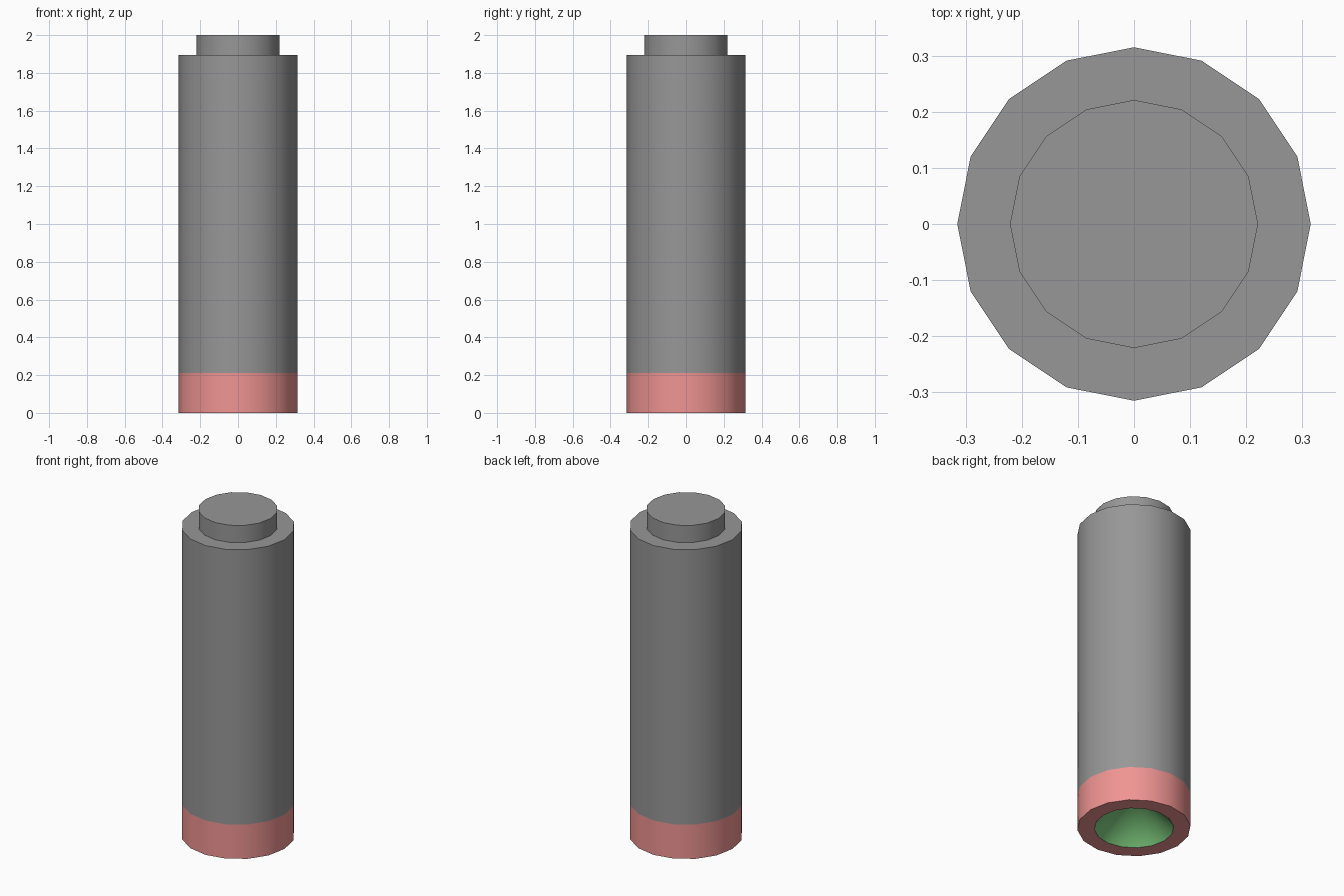
import bpy
import bmesh
from math import cos, sin, tau, radians

if "Cube" in bpy.data.objects:
    bpy.data.objects.remove(bpy.data.objects["Cube"])

SIDES = 16


def material(name, color):
    m = bpy.data.materials.new(name)
    m.diffuse_color = (*color, 1)
    m.use_nodes = True
    m.node_tree.nodes["Principled BSDF"].inputs["Base Color"].default_value = m.diffuse_color
    return m


def lathe(name, profile, mat):
    """Revolve (radius, z) points; radius 0 closes to a centre point."""
    bm = bmesh.new()
    rings = []
    for r, z in profile:
        n = SIDES if r else 1
        rings.append([bm.verts.new((r * cos(tau * i / SIDES), r * sin(tau * i / SIDES), z))
                      for i in range(n)])
    for a, b in zip(rings, rings[1:]):
        for i in range(SIDES):
            j = (i + 1) % SIDES
            if len(a) == 1:
                bm.faces.new((a[0], b[j], b[i]))
            elif len(b) == 1:
                bm.faces.new((a[i], a[j], b[0]))
            else:
                bm.faces.new((a[i], a[j], b[j], b[i]))
    me = bpy.data.meshes.new(name)
    bm.to_mesh(me)
    bm.free()
    me.materials.append(mat)
    ob = bpy.data.objects.new(name, me)
    bpy.context.collection.objects.link(ob)
    bpy.ops.object.select_all(action='DESELECT')
    ob.select_set(True)
    bpy.context.view_layer.objects.active = ob
    bpy.ops.object.shade_smooth_by_angle(angle=radians(30))
    return ob


R, INNER = 0.315, 0.221
grey = material("dark_grey", (0.31, 0.31, 0.31))
red = material("red", (0.87, 0.3, 0.29))
green = material("green", (0.21, 0.6, 0.21))

# Dark grey tube with the stepped cap on top
lathe("body", [(R, 0.21), (R, 1.895), (INNER, 1.895), (INNER, 2.0), (0, 2.0)], grey)
# Red band with its flat bottom rim
lathe("base_band", [(INNER, 0), (R, 0), (R, 0.21)], red)
# Green tapering recess in the bottom
lathe("bottom_recess", [(0, 0.25), (INNER, 0)], green)
